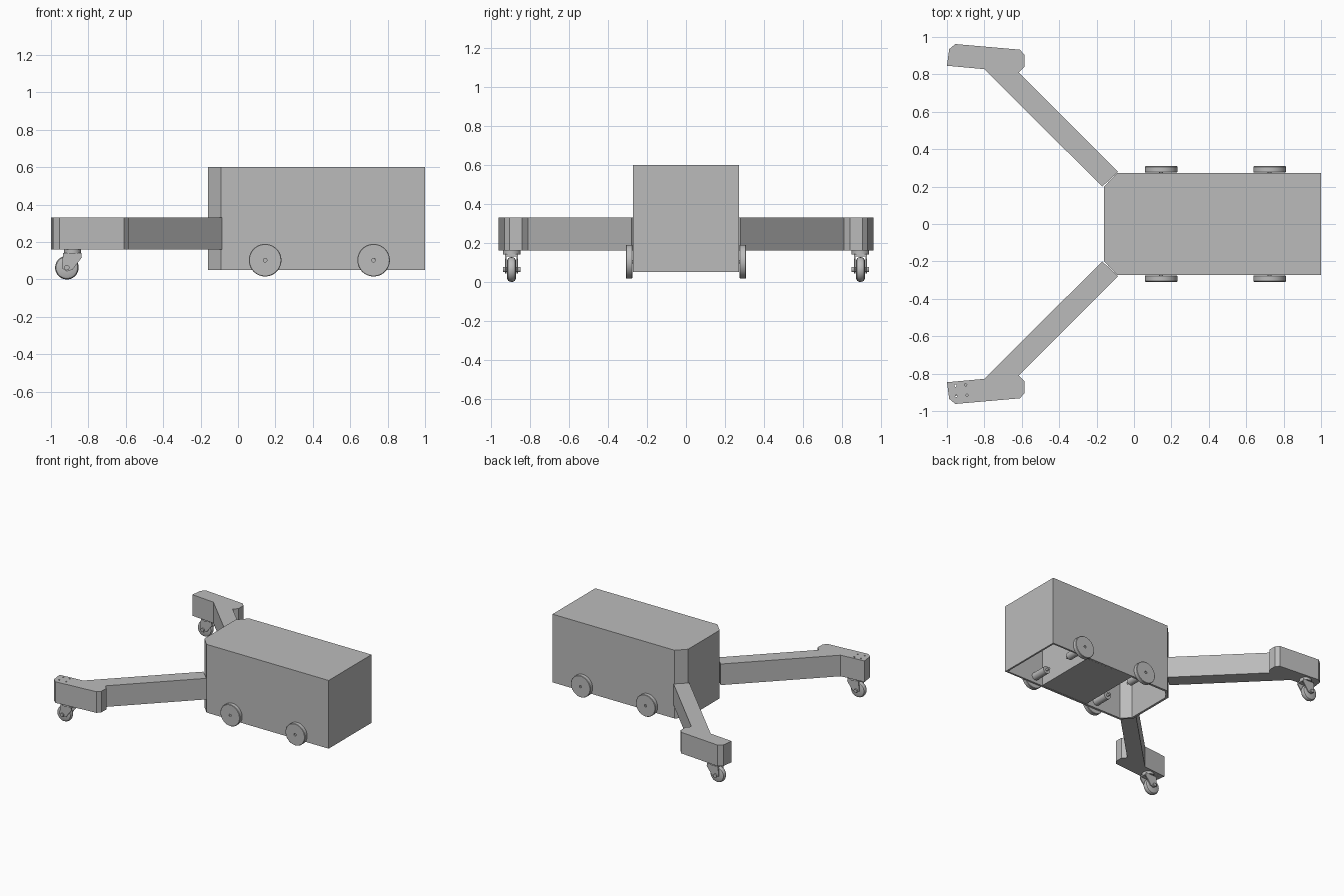
import bpy, bmesh, math
from mathutils import Matrix, Vector

if "Cube" in bpy.data.objects:
    bpy.data.objects.remove(bpy.data.objects["Cube"])

grey = bpy.data.materials.new("plain_grey")
grey.use_nodes = True
grey.diffuse_color = (0.5, 0.5, 0.5, 1)
grey.node_tree.nodes["Principled BSDF"].inputs["Base Color"].default_value = (0.5, 0.5, 0.5, 1)
parts = []


def finish(name, bm):
    bmesh.ops.recalc_face_normals(bm, faces=bm.faces)
    mesh = bpy.data.meshes.new(name)
    bm.to_mesh(mesh)
    bm.free()
    mesh.materials.append(grey)
    obj = bpy.data.objects.new(name, mesh)
    bpy.context.collection.objects.link(obj)
    parts.append(obj)
    return obj


def prism_mesh(points, low, high, axis="z"):
    """Extrude a flat outline along z, or an x-z outline along y."""
    bm = bmesh.new()
    place = (lambda a, b, t: (a, b, t)) if axis == "z" else (lambda a, b, t: (a, t, b))
    bottom = [bm.verts.new(place(a, b, low)) for a, b in points]
    top = [bm.verts.new(place(a, b, high)) for a, b in points]
    cap = bm.faces.new(bottom)
    bm.faces.new(top[::-1])
    for i in range(len(points)):
        j = (i + 1) % len(points)
        bm.faces.new((bottom[i], top[i], top[j], bottom[j]))
    bmesh.ops.recalc_face_normals(bm, faces=bm.faces)
    return bm, cap


def prism(name, points, low, high, axis="z"):
    return finish(name, prism_mesh(points, low, high, axis)[0])


def lathe(name, profile, centre, segments=48):
    """Spin a closed (radius, y) profile round the y axis."""
    bm = bmesh.new()
    rings = []
    for s in range(segments):
        a = 2 * math.pi * s / segments
        rings.append([bm.verts.new((r * math.cos(a), y, r * math.sin(a))) for r, y in profile])
    n = len(profile)
    for s in range(segments):
        p, q = rings[s], rings[(s + 1) % segments]
        for i in range(n):
            j = (i + 1) % n
            bm.faces.new((p[i], p[j], q[j], q[i]))
    bm.transform(Matrix.Translation(centre))
    return finish(name, bm)


def cylinder(name, radius, length, centre, axis="z", segments=32):
    bm = bmesh.new()
    bmesh.ops.create_cone(bm, cap_ends=True, segments=segments,
                          radius1=radius, radius2=radius, depth=length)
    if axis == "y":
        bm.transform(Matrix.Rotation(math.pi / 2, 4, "X"))
    bm.transform(Matrix.Translation(centre))
    return finish(name, bm)


# Body: chamfered box, hollowed from below
half = [(1, 0.273), (-0.09, 0.273), (-0.16, 0.2)]
outline = half + [(x, -y) for x, y in reversed(half)]
bm, base = prism_mesh(outline, 0.05, 0.6)
bmesh.ops.inset_region(bm, faces=[base], thickness=0.02)
roof = bmesh.ops.extrude_discrete_faces(bm, faces=[base])["faces"][0]
bmesh.ops.translate(bm, verts=list(roof.verts), vec=Vector((0, 0, 0.53)))
finish("body_shell", bm)

# Closed centre section between the two axle bays
prism("centre_floor_box", [(0.24, -0.255), (0.66, -0.255), (0.66, 0.255), (0.24, 0.255)],
      0.051, 0.575)

# Arm and pad outline, plus caster profiles
arm_outline = [(-0.17, 0.2), (-0.085, 0.28), (-0.615, 0.81), (-0.585, 0.842),
               (-0.586, 0.905), (-0.61, 0.932), (-0.955, 0.962), (-0.988, 0.935),
               (-1, 0.846), (-0.8, 0.828)]
fork_outline = [(-0.935, 0.135), (-0.84, 0.14), (-0.835, 0.118), (-0.885, 0.052),
                (-0.915, 0.043), (-0.94, 0.06), (-0.94, 0.09)]
tyre = [(0.012, -0.022), (0.048, -0.022), (0.058, -0.017), (0.063, -0.006),
        (0.063, 0.006), (0.058, 0.017), (0.048, 0.022), (0.012, 0.022)]
wheel_profile = [(0.01, -0.017), (0.084, -0.017), (0.087, -0.014),
                 (0.087, 0.014), (0.084, 0.017), (0.01, 0.017)]

for side, label in ((-1, "front"), (1, "rear")):
    arm = prism(label + "_arm", [(x, side * y) for x, y in arm_outline], 0.16, 0.33)

    # Bolt holes through one pad
    if side < 0:
        for i, (x, y) in enumerate([(-0.955, -0.865), (-0.9, -0.86),
                                    (-0.95, -0.92), (-0.893, -0.915)]):
            cutter = cylinder("bolt_hole_cutter_%d" % i, 0.006, 0.3, (x, y, 0.25), segments=16)
            cutter.hide_render = True
            cutter.hide_viewport = True
            cutter.display_type = "WIRE"
            cut = arm.modifiers.new("bolt_hole", "BOOLEAN")
            cut.operation = "DIFFERENCE"
            cut.object = cutter

    # Swivel caster under the pad
    cy = side * 0.895
    cylinder(label + "_caster_swivel", 0.045, 0.022, (-0.885, cy, 0.151))
    prism(label + "_caster_crown",
          [(-0.935, cy - 0.033), (-0.838, cy - 0.033), (-0.838, cy + 0.033), (-0.935, cy + 0.033)],
          0.13, 0.142)
    for k, edge in ((-1, "outer"), (1, "inner")):
        y = cy + k * 0.03
        prism("%s_caster_fork_%s" % (label, edge), fork_outline, y - 0.004, y + 0.004, "y")
    lathe(label + "_caster_wheel", tyre, (-0.915, cy, 0.063))
    cylinder(label + "_caster_axle", 0.014, 0.09, (-0.915, cy, 0.063), "y", 24)

    # Body wheels with stub axles reaching into the bays
    for x, end in ((0.145, "inner"), (0.725, "outer")):
        lathe("%s_%s_wheel" % (label, end), wheel_profile, (x, side * 0.292, 0.103))
        cylinder("%s_%s_motor" % (label, end), 0.03, 0.13, (x, side * 0.195, 0.103), "y")
        cylinder("%s_%s_axle" % (label, end), 0.01, 0.2, (x, side * 0.2, 0.103), "y", 16)

# Smooth round surfaces, keep hard edges crisp
for obj in bpy.context.selected_objects:
    obj.select_set(False)
for obj in parts:
    if not obj.hide_render:
        obj.select_set(True)
        bpy.context.view_layer.objects.active = obj
bpy.ops.object.shade_smooth_by_angle(angle=math.radians(30))
